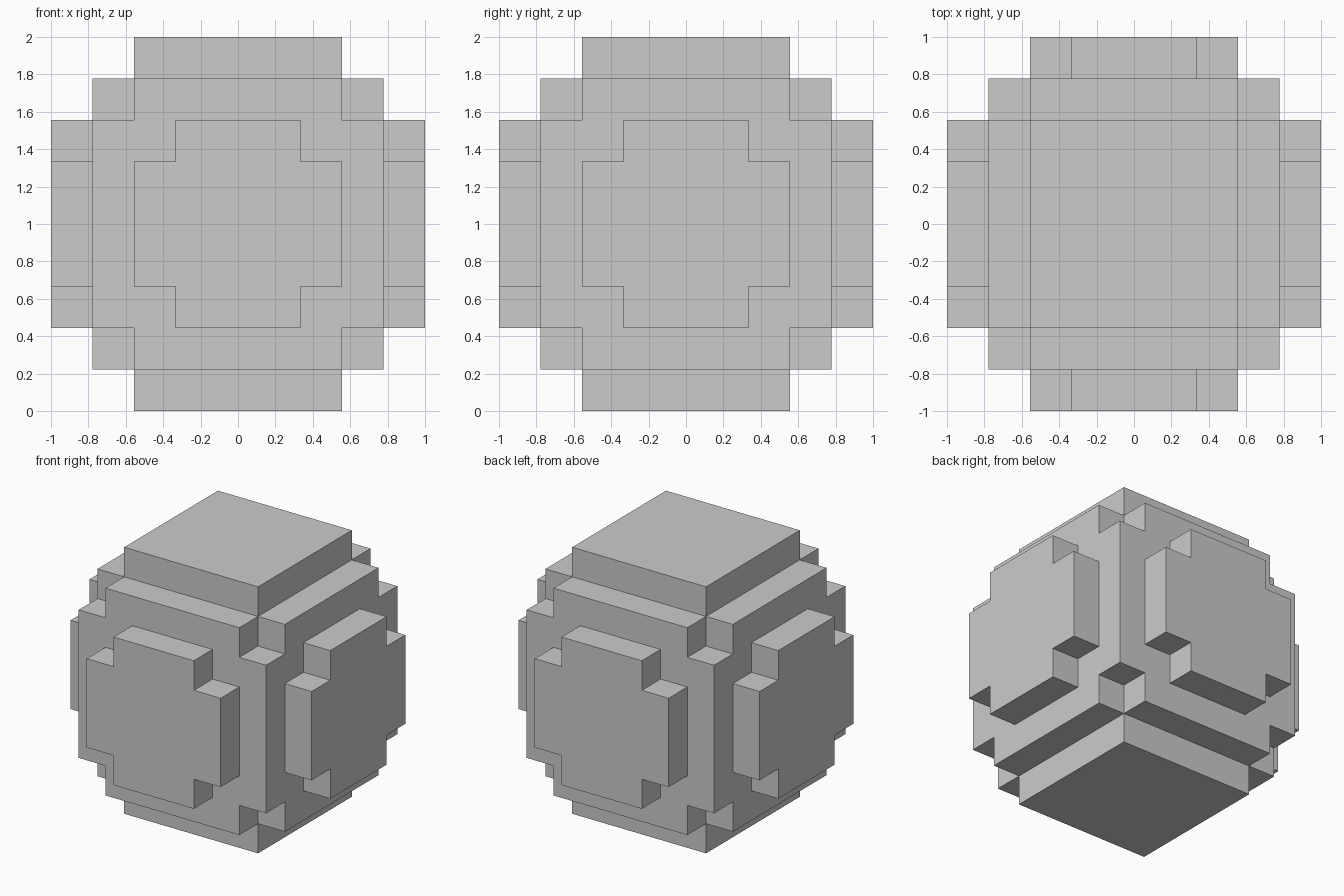
import bpy, bmesh, math
from itertools import product
from mathutils import Vector

if "Cube" in bpy.data.objects:
    bpy.data.objects.remove(bpy.data.objects["Cube"])

N = 4                 # cells run from -4 to 4 on each axis
CELL = 2 / 9


def filled(c):
    """Blocky ball: a cube without its corner cells, plus a raised plate on each side."""
    x, y, z = (abs(v) for v in c)
    if max(x, y, z) <= 3:
        return not x == y == z == 3            # core with notched corners
    if z == 4:
        return max(x, y) <= 2                  # square top and bottom plates
    if max(x, y) == 4:
        side = min(x, y)
        return side <= 2 and z <= 2 and not side == z == 2   # side plates, corners cut
    return False


bm = bmesh.new()
verts = {}


def corner(p):
    key = tuple(round(2 * v) for v in p)
    if key not in verts:
        verts[key] = bm.verts.new((p * CELL) + Vector((0, 0, 1)))
    return verts[key]


# Outer skin: one quad wherever a filled cell meets an empty one
for c in product(range(-N, N + 1), repeat=3):
    if not filled(c):
        continue
    for axis, sign in product(range(3), (-1, 1)):
        n = Vector((0, 0, 0))
        n[axis] = sign
        if filled([round(a + b) for a, b in zip(c, n)]):
            continue
        u = Vector((0, 0, 0))
        u[(axis + 1) % 3] = 0.5
        v = n.cross(u)
        m = Vector(c) + n * 0.5
        bm.faces.new([corner(m + d) for d in (-u - v, u - v, u + v, v - u)])

# Merge the cells into large flat faces
bmesh.ops.dissolve_limit(bm, angle_limit=math.radians(1),
                         verts=bm.verts[:], edges=bm.edges[:])
mesh = bpy.data.meshes.new("blocky_ball")
bm.to_mesh(mesh)
bm.free()
bpy.context.collection.objects.link(bpy.data.objects.new("blocky_ball", mesh))
